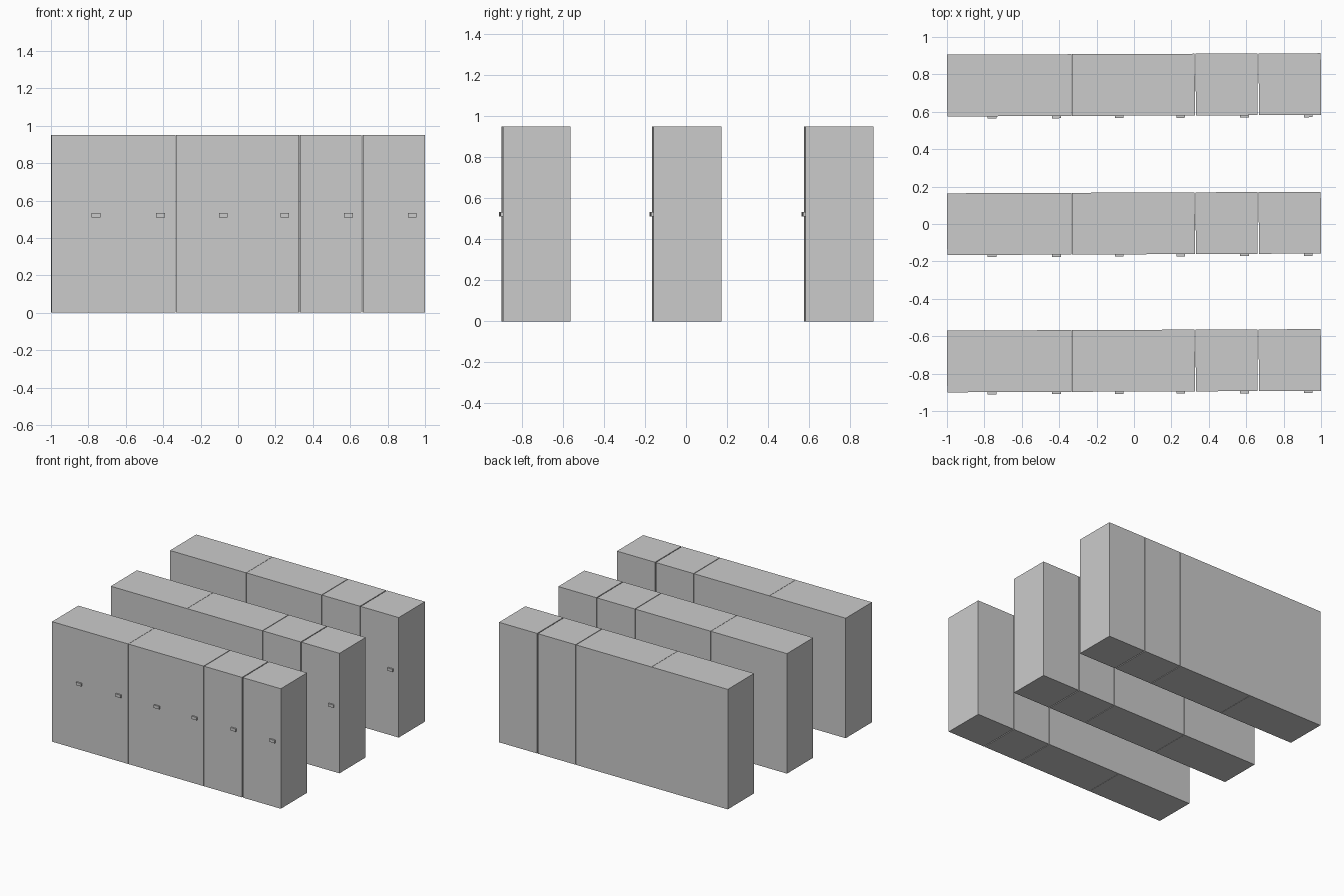
import bpy
from mathutils import Matrix, Vector

if "Cube" in bpy.data.objects:
    bpy.data.objects.remove(bpy.data.objects["Cube"])

HEIGHT, DEPTH, TILT = 0.95, 0.33, 0.004


def box(name, x0, x1, y0, y1, z0, z1, frame):
    bpy.ops.mesh.primitive_cube_add(size=1)
    ob = bpy.context.object
    ob.name = name
    size = Matrix.Diagonal((x1 - x0, y1 - y0, z1 - z0, 1))
    mid = Matrix.Translation(((x0 + x1) / 2, (y0 + y1) / 2, (z0 + z1) / 2))
    ob.data.transform(frame @ mid @ size)
    return ob


# left edge, right edge and handle centre of each locker in a row
lockers = [(-0.999, -0.669, -0.76), (-0.669, -0.334, -0.415),
           (-0.332, 0.0, -0.08), (0.0, 0.325, 0.25),
           (0.33, 0.66, 0.59), (0.667, 0.999, 0.93)]

# three parallel rows, each very slightly out of square
for r, y in enumerate((-0.731, 0.003, 0.744)):
    frame = Matrix.Translation(Vector((0, y, 0))) @ Matrix.Rotation(TILT, 4, 'Z')
    for i, (x0, x1, hx) in enumerate(lockers):
        tag = f"{r + 1}_{i + 1}"
        box("locker_" + tag, x0, x1, -DEPTH / 2, DEPTH / 2, 0, HEIGHT, frame)
        # small door handle on the front
        box("handle_" + tag, hx - 0.023, hx + 0.023,
            -DEPTH / 2 - 0.012, -DEPTH / 2 + 0.005, 0.51, 0.533, frame)
